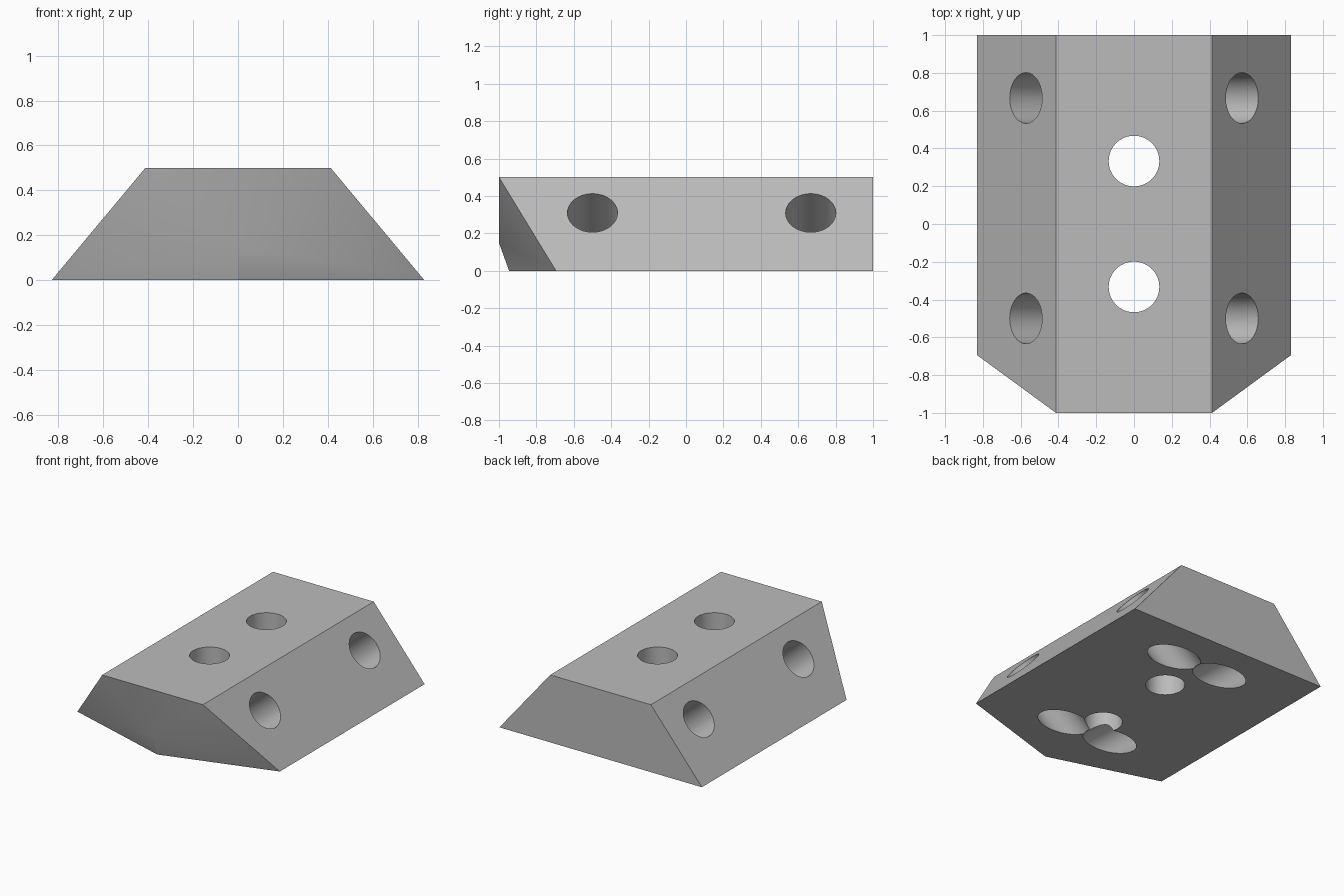
import bpy
import bmesh
import math
from mathutils import Vector

if "Cube" in bpy.data.objects:
    bpy.data.objects.remove(bpy.data.objects["Cube"])

BASE, TOP, HEIGHT = 0.83, 0.413, 0.5   # half widths and height of the section
RADIUS = 0.134

grey = bpy.data.materials.new("plain grey")
grey.use_nodes = True
colour = (0.5, 0.5, 0.5, 1)
grey.diffuse_color = colour
grey.node_tree.nodes["Principled BSDF"].inputs["Base Color"].default_value = colour

# Wedge block: hull of the square back, the overhanging front edge and the nose
points = [(0, -1, 0.15), (0, -0.946, 0)]
for s in (-1, 1):
    points += [(s * BASE, 1, 0), (s * TOP, 1, HEIGHT),
               (s * BASE, -0.695, 0), (s * TOP, -1, HEIGHT)]
bm = bmesh.new()
for p in points:
    bm.verts.new(p)
bmesh.ops.convex_hull(bm, input=bm.verts)
bmesh.ops.dissolve_limit(bm, angle_limit=math.radians(1),
                         verts=bm.verts, edges=bm.edges)
bmesh.ops.recalc_face_normals(bm, faces=bm.faces)
mesh = bpy.data.meshes.new("block")
bm.to_mesh(mesh)
bm.free()
mesh.materials.append(grey)
block = bpy.data.objects.new("block", mesh)
bpy.context.collection.objects.link(block)


def drill(centre, axis):
    """Cut a round hole right through the block along an axis."""
    bpy.ops.mesh.primitive_cylinder_add(
        vertices=64, radius=RADIUS, depth=3, location=centre,
        rotation=Vector(axis).to_track_quat("Z", "Y").to_euler())
    cutter = bpy.context.object
    cutter.name = "hole_cutter"
    cutter.hide_render = True
    cutter.data.materials.append(grey)
    cut = block.modifiers.new("hole", "BOOLEAN")
    cut.operation = "DIFFERENCE"
    cut.solver = "EXACT"
    cut.object = cutter
    bpy.ops.object.select_all(action="DESELECT")
    block.select_set(True)
    bpy.context.view_layer.objects.active = block
    bpy.ops.object.modifier_apply(modifier=cut.name)
    bpy.data.objects.remove(cutter)


# Upright holes
for y in (-0.333, 0.333):
    drill((0, y, 0), (0, 0, 1))

# Slanted holes, square to the sloping sides
for s in (-1, 1):
    for y in (-0.5, 0.667):
        drill((s * 0.573, y, 0.31), (s * HEIGHT, 0, BASE - TOP))

bpy.ops.object.shade_smooth_by_angle(angle=math.radians(30))
